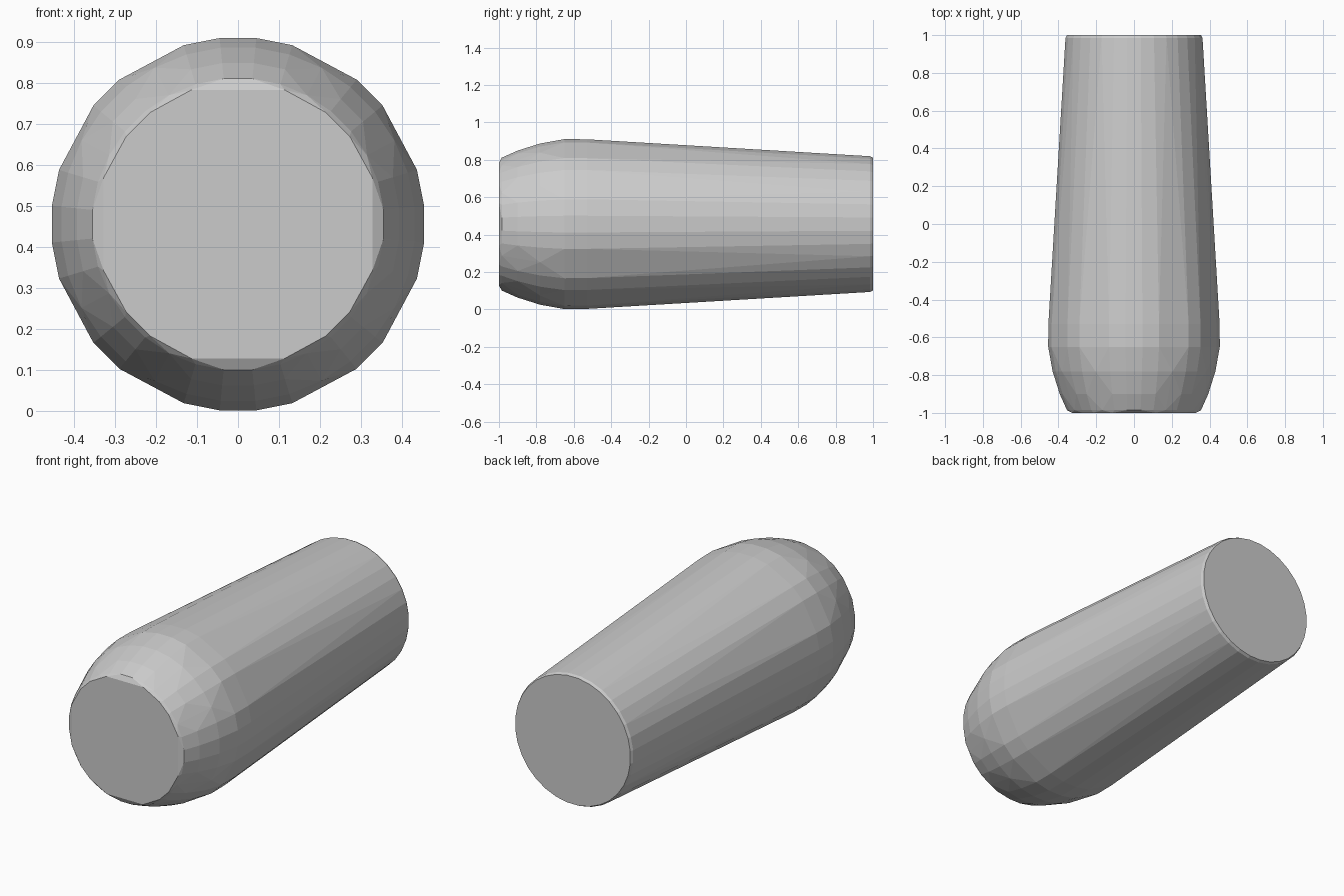
import bpy, bmesh, math

if "Cube" in bpy.data.objects:
    bpy.data.objects.remove(bpy.data.objects["Cube"])

CENTRE_Z = 0.456
STEP = 360 / 32

# Angle sets within one quadrant (steps of a 32-sided circle)
FULL = [0.5, 1.5, 2.5, 3.5, 4.5, 5.5, 6.5, 7.5]
BULGE = [0.5, 1.5, 3.5, 4.5, 6.5, 7.5]
CAP = [1.7, 3.4, 4.6, 6.3]

# Profile along the axis: y, radius, angle set
rings = [
    (-1.00, 0.347, CAP),
    (-0.985, 0.357, FULL),
    (-0.90, 0.395, BULGE),
    (-0.78, 0.433, FULL),
    (-0.65, 0.4565, BULGE),
    (-0.53, 0.4555, BULGE),
    (0.985, 0.3645, FULL),
    (1.00, 0.357, FULL),
]

# Faceted tapered body as the hull of its rings
bm = bmesh.new()
for y, r, steps in rings:
    for quadrant in range(4):
        for s in steps:
            a = math.radians(quadrant * 90 + s * STEP)
            bm.verts.new((r * math.cos(a), y, CENTRE_Z + r * math.sin(a)))
hull = bmesh.ops.convex_hull(bm, input=bm.verts[:])
inside = {g for g in hull["geom_interior"] if isinstance(g, bmesh.types.BMVert)}
bmesh.ops.delete(bm, geom=list(inside), context='VERTS')
bmesh.ops.dissolve_limit(bm, angle_limit=math.radians(0.5),
                         verts=bm.verts[:], edges=bm.edges[:])
bmesh.ops.recalc_face_normals(bm, faces=bm.faces[:])

mesh = bpy.data.meshes.new("tapered_body")
bm.to_mesh(mesh)
bm.free()
body = bpy.data.objects.new("tapered_body", mesh)
bpy.context.collection.objects.link(body)
